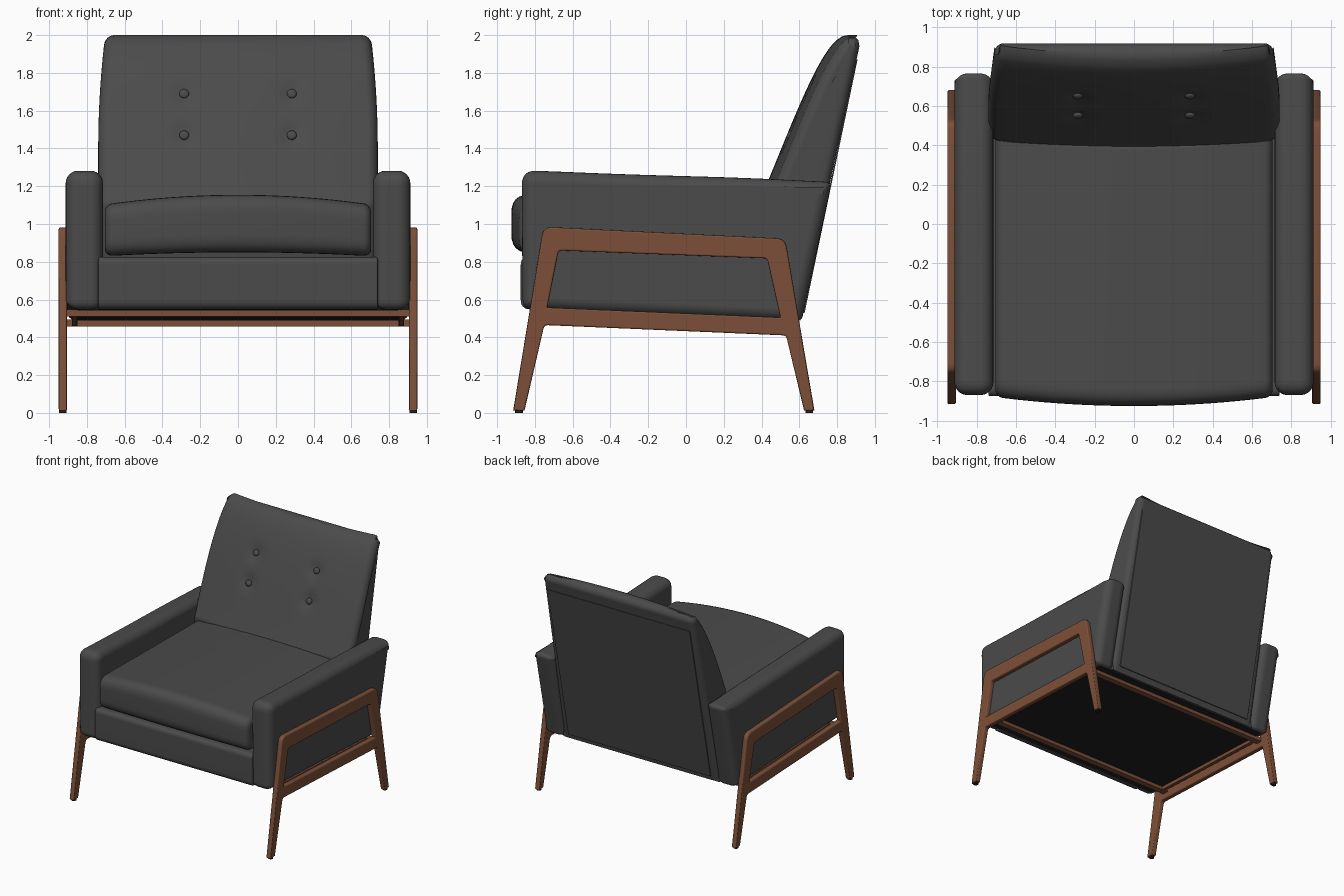
import bpy, math
from mathutils import Vector, Matrix
from mathutils.geometry import interpolate_bezier

if "Cube" in bpy.data.objects:
    bpy.data.objects.remove(bpy.data.objects["Cube"])


def material(name, rgb):
    m = bpy.data.materials.new(name)
    m.use_nodes = True
    m.diffuse_color = (*rgb, 1)
    m.node_tree.nodes["Principled BSDF"].inputs["Base Color"].default_value = (*rgb, 1)
    return m


FABRIC = material("charcoal fabric", (0.07, 0.07, 0.07))
WOOD = material("walnut wood", (0.2, 0.078, 0.04))
BLACK = material("black lining", (0.015, 0.015, 0.015))


def rounded(corners, n=6):
    """Fillet a closed (y, z, radius) outline into a list of 2D points."""
    pts = []
    for i, (y, z, r) in enumerate(corners):
        p = Vector((y, z))
        a = Vector(corners[i - 1][:2]) - p
        b = Vector(corners[(i + 1) % len(corners)][:2]) - p
        if r == 0:
            pts.append(p)
            continue
        s, e = p + a.normalized() * r, p + b.normalized() * r
        for k in range(n + 1):
            t = k / n
            pts.append(s * (1 - t) ** 2 + p * 2 * t * (1 - t) + e * t * t)
    return pts


def finish(name, mesh, mat, angle=40):
    obj = bpy.data.objects.new(name, mesh)
    bpy.context.collection.objects.link(obj)
    mesh.materials.clear()
    mesh.materials.append(mat)
    bpy.ops.object.select_all(action="DESELECT")
    obj.select_set(True)
    bpy.context.view_layer.objects.active = obj
    bpy.ops.object.shade_smooth_by_angle(angle=math.radians(angle))
    return obj


def loft(name, outline, x0, x1, r, mat, slices=1, warp=None):
    """Sweep a yz outline along x with rounded rims, optionally warped."""
    n = len(outline)
    area = sum(outline[i - 1].cross(outline[i]) for i in range(n))
    sign = 1 if area > 0 else -1
    inward = []
    for i, p in enumerate(outline):
        a = (p - outline[i - 1]).normalized()
        b = (outline[(i + 1) % n] - p).normalized()
        t = (a + b).normalized()
        inward.append(Vector((-t.y, t.x)) * sign / max(t.dot(a), 0.5))
    arc = [math.pi / 2 * k / 6 for k in range(7)]
    rings = [(x0 + r * (1 - math.sin(t)), r * (1 - math.cos(t))) for t in reversed(arc)]
    rings.reverse()
    rings = [(x0 + r - r * math.cos(t), r - r * math.sin(t)) for t in arc]
    rings += [(x0 + r + (x1 - x0 - 2 * r) * k / slices, 0) for k in range(1, slices)]
    rings += [(x1 - r + r * math.sin(t), r - r * math.cos(t)) for t in arc]
    verts = []
    for x, d in rings:
        for p, m in zip(outline, inward):
            q = p + m * d
            verts.append(warp(x, q.x, q.y) if warp else (x, q.x, q.y))
    faces = [(k * n + i, k * n + (i + 1) % n, (k + 1) * n + (i + 1) % n, (k + 1) * n + i)
             for k in range(len(rings) - 1) for i in range(n)]
    faces += [tuple(range(n))[::-1], tuple(range(len(verts) - n, len(verts)))]
    if sign < 0:
        faces = [f[::-1] for f in faces]
    else:
        faces = [f[::-1] for f in faces[:-2]] + faces[-2:]
    if sign < 0:
        faces = [f[::-1] for f in faces[:-2]] + [f[::-1] for f in faces[-2:]]
        faces = [f for f in faces]
    mesh = bpy.data.meshes.new(name)
    mesh.from_pydata(verts, [], faces)
    import bmesh
    bm = bmesh.new()
    bm.from_mesh(mesh)
    bmesh.ops.recalc_face_normals(bm, faces=bm.faces)
    bm.to_mesh(mesh)
    bm.free()
    obj = finish(name, mesh, mat)
    obj.modifiers.new("even shading", "WEIGHTED_NORMAL").keep_sharp = True
    return obj


def wood_frame(name, loops, x):
    """Flat wooden frame cut from an outline with a window."""
    curve = bpy.data.curves.new(name, "CURVE")
    curve.dimensions, curve.fill_mode = "2D", "BOTH"
    curve.extrude, curve.bevel_depth, curve.offset = 0.014, 0.008, -0.008
    curve.bevel_resolution = 2
    for loop in loops:
        s = curve.splines.new("POLY")
        s.points.add(len(loop) - 1)
        for pt, p in zip(s.points, loop):
            pt.co = (p.x, p.y, 0, 1)
        s.use_cyclic_u = True
    temp = bpy.data.objects.new(name + " curve", curve)
    bpy.context.collection.objects.link(temp)
    dg = bpy.context.evaluated_depsgraph_get()
    mesh = bpy.data.meshes.new_from_object(temp.evaluated_get(dg))
    bpy.data.objects.remove(temp)
    mesh.transform(Matrix(((0, 0, 1, x), (1, 0, 0, 0), (0, 1, 0, 0), (0, 0, 0, 1))))
    return finish(name, mesh, WOOD)


# Side frames, arms and foot glides
frame_outer = rounded([(-0.915, 0.012, 0), (-0.755, 0.985, 0.05), (0.525, 0.922, 0.05),
                       (0.68, 0.012, 0), (0.625, 0.012, 0), (0.53, 0.41, 0.02),
                       (-0.75, 0.465, 0.02), (-0.855, 0.012, 0)])
frame_window = rounded([(-0.675, 0.86, 0.02), (0.43, 0.818, 0.02),
                        (0.5, 0.505, 0.004), (-0.735, 0.558, 0.004)])
arm_outline = rounded([(-0.865, 0.55, 0.05), (-0.87, 1.285, 0.08), (-0.3, 1.262, 0.2),
                       (0.3, 1.245, 0.2), (0.772, 1.222, 0.04), (0.612, 0.485, 0.03)])
for side, sx in (("left", 1), ("right", -1)):
    wood_frame(side + "_side_frame", [frame_outer, frame_window], sx * 0.927)
    lo, hi = sorted((sx * 0.715, sx * 0.912))
    loft(side + "_arm", arm_outline, lo, hi, 0.065, FABRIC)
    rail = rounded([(-0.7, 0.51, 0), (-0.7, 0.54, 0), (0.48, 0.49, 0), (0.48, 0.46, 0)])
    lo, hi = sorted((sx * 0.85, sx * 0.88))
    loft(side + "_under_rail", rail, lo, hi, 0.003, WOOD)
    for end, y in (("front", -0.884), ("back", 0.652)):
        bpy.ops.mesh.primitive_cylinder_add(vertices=16, radius=0.02, depth=0.02,
                                            location=(sx * 0.927, y, 0.01))
        glide = bpy.context.object
        glide.name = f"{end}_{side}_glide"
        glide.data.materials.append(BLACK)

# Cross bars under the seat
for name, y, z in (("front_cross_bar", -0.71, 0.51), ("back_cross_bar", 0.47, 0.457)):
    bar = rounded([(y, z, 0), (y + 0.05, z, 0), (y + 0.05, z + 0.038, 0), (y, z + 0.038, 0)])
    loft(name, bar, -0.915, 0.915, 0.003, WOOD)

# Seat base and lining beneath it
base = rounded([(-0.875, 0.55, 0.05), (-0.875, 0.825, 0.04), (0.6, 0.825, 0), (0.6, 0.488, 0)])
loft("seat_base", base, -0.74, 0.74, 0.01, FABRIC)
lining = rounded([(-0.8, 0.545, 0), (-0.8, 0.56, 0), (0.58, 0.5, 0), (0.58, 0.484, 0)])
loft("underside_lining", lining, -0.85, 0.85, 0.002, BLACK)


# Crowned seat cushion
def crown(x, y, z):
    u = 1 - (x / 0.7) ** 2
    lift = max(0, (z - 0.84) / 0.26)
    return x, y - 0.045 * u, z + 0.05 * u * lift + 0.02 * u * (1 - lift)


cushion = rounded([(-0.88, 0.83, 0.09), (-0.88, 1.105, 0.09), (0.45, 1.09, 0.03), (0.45, 0.83, 0.03)])
loft("seat_cushion", cushion, -0.705, 0.705, 0.04, FABRIC, 24, crown)

# Tufted backrest with a curved front
BUTTONS = [(sx * 0.285, z) for sx in (1, -1) for z in (1.47, 1.69)]


def front_y(pts, z):
    return min(pts, key=lambda p: abs(p.y - z)).x


front = [Vector(p[:2]) for p in interpolate_bezier(
    Vector((0.38, 1.1, 0)), Vector((0.52, 1.42, 0)), Vector((0.68, 1.88, 0)), Vector((0.8, 1.975, 0)), 36)]
back_outline = [Vector((0.605, 0.49)), Vector((0.45, 0.6))] + front + [
    Vector(p) for p in ((0.83, 1.995), (0.86, 2.0), (0.89, 1.994), (0.912, 1.975), (0.918, 1.94))]


def tuft(x, y, z):
    on_front = y < 0.605 + (z - 0.49) * 0.21 - 0.06
    if on_front:
        y += 0.05 * (x / 0.74) ** 2
        y += sum(0.022 * math.exp(-((x - bx) ** 2 + (z - bz) ** 2) / 0.003) for bx, bz in BUTTONS)
    return x * (1 - 0.05 * max(0, (z - 1.4) / 0.6) ** 2), y, z


loft("backrest", back_outline, -0.74, 0.74, 0.05, FABRIC, 60, tuft)
panel = rounded([(0.62, 0.53, 0), (0.9, 1.87, 0), (0.908, 1.87, 0), (0.628, 0.53, 0)])
loft("back_panel", panel, -0.67, 0.67, 0.002, FABRIC)

for i, (x, z) in enumerate(BUTTONS):
    bpy.ops.mesh.primitive_uv_sphere_add(segments=20, ring_count=12, radius=0.026,
                                         location=(x, front_y(front, z) + 0.022, z))
    button = bpy.context.object
    button.name = f"button_{i + 1}"
    button.scale.y = 0.6
    button.rotation_euler.x = math.radians(-24)
    button.data.materials.append(FABRIC)
    bpy.ops.object.shade_smooth()
